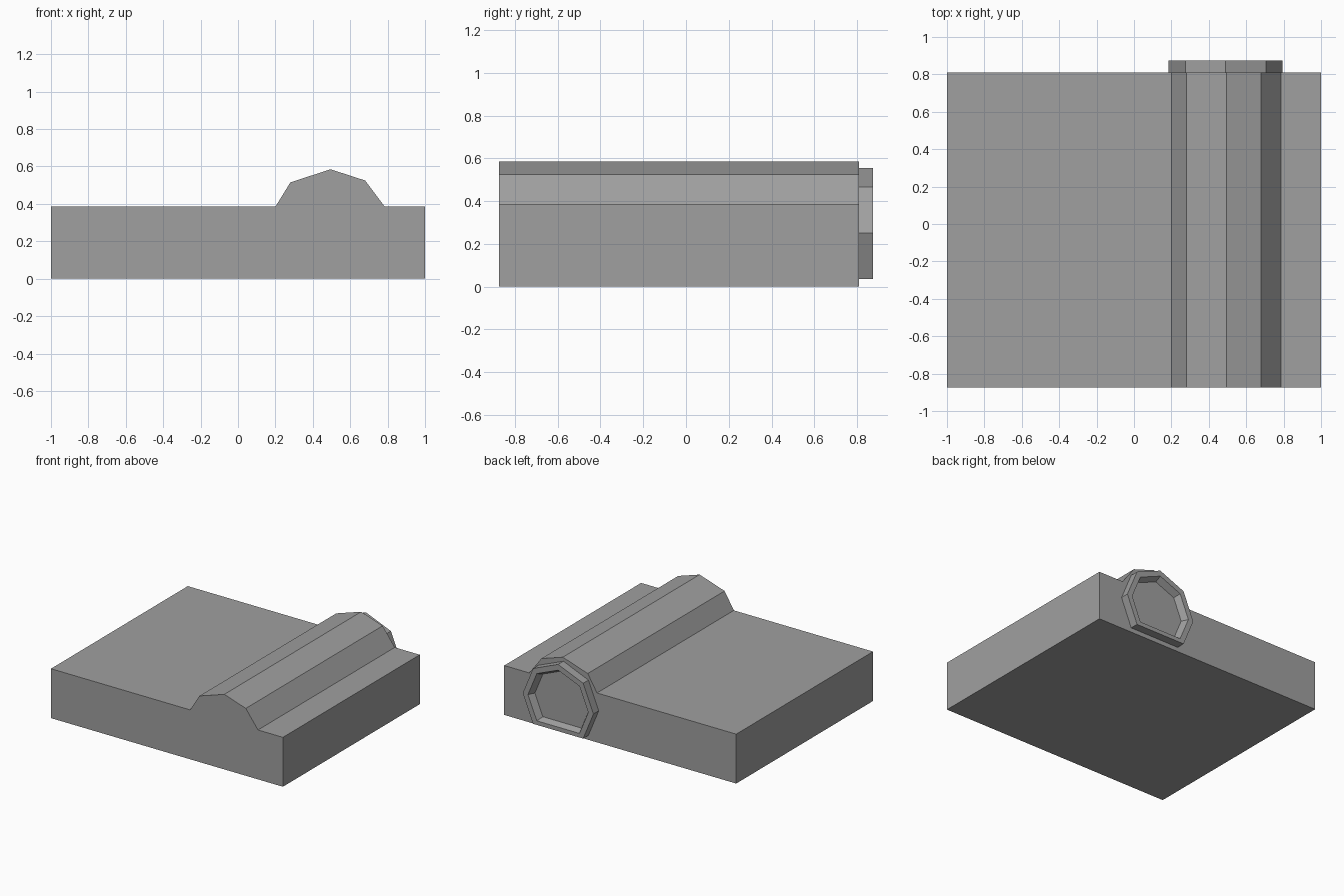
import bpy, bmesh
from math import cos, sin, pi

cube = bpy.data.objects.get("Cube")
if cube:
    bpy.data.objects.remove(cube)

grey = bpy.data.materials.new("mid_grey")
grey.use_nodes = True
colour = (0.35, 0.35, 0.35, 1)
grey.diffuse_color = colour
grey.node_tree.nodes["Principled BSDF"].inputs["Base Color"].default_value = colour


def finish(name, bm):
    bmesh.ops.recalc_face_normals(bm, faces=bm.faces)
    mesh = bpy.data.meshes.new(name)
    bm.to_mesh(mesh)
    bm.free()
    mesh.materials.append(grey)
    obj = bpy.data.objects.new(name, mesh)
    bpy.context.collection.objects.link(obj)


def loft(name, sections):
    """Join matching (x, z) outlines at successive depths and cap both ends."""
    bm = bmesh.new()
    loops = [[bm.verts.new((x, y, z)) for x, z in pts] for y, pts in sections]
    for a, b in zip(loops, loops[1:]):
        for i in range(len(a)):
            j = (i + 1) % len(a)
            bm.faces.new((a[i], a[j], b[j], b[i]))
    bm.faces.new(loops[0])
    bm.faces.new(loops[-1])
    finish(name, bm)


# Slab with the faceted barrel ridge along its top
BACK = 0.81
profile = [(-1, 0), (1, 0), (1, 0.385), (0.785, 0.385), (0.68, 0.525),
           (0.495, 0.585), (0.28, 0.515), (0.2, 0.385), (-1, 0.385)]
loft("body", [(-0.875, profile), (BACK, profile)])


# Eyepiece rim: an octagon without its lowest corner, hollowed at the back
def rim(radius):
    return [(0.49 + radius * cos(i * pi / 4), 0.25 + radius * sin(i * pi / 4))
            for i in range(-1, 6)]


loft("eyepiece", [(BACK - 0.01, rim(0.305)), (0.875, rim(0.305)),
                  (0.875, rim(0.26)), (0.825, rim(0.235))])
